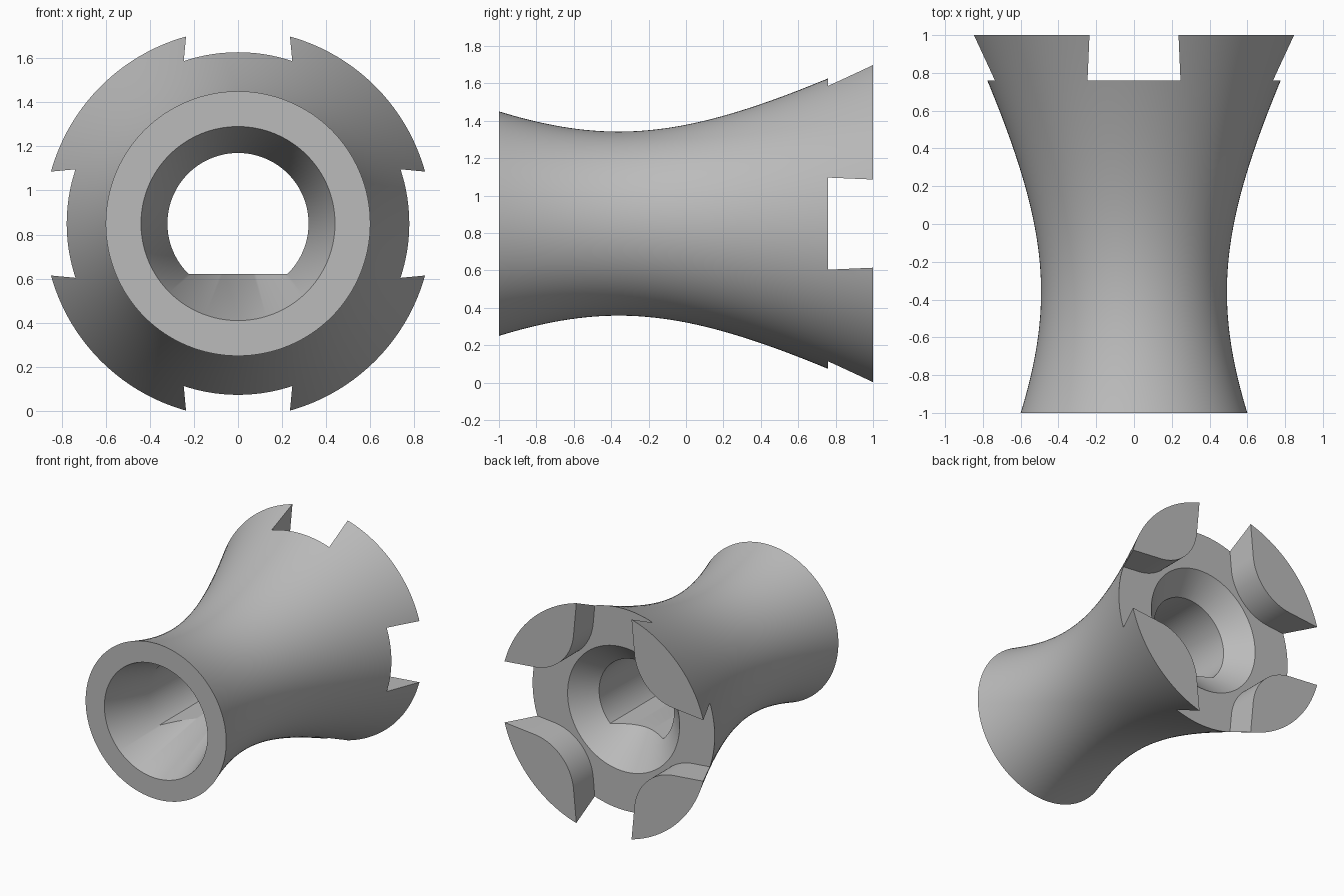
import bpy, bmesh, math
from mathutils import Matrix, Vector

cube = bpy.data.objects.get("Cube")
if cube:
    bpy.data.objects.remove(cube, do_unlink=True)

CENTRE_Z = 0.85
SLOT_FLOOR = 0.76
SEGMENTS = 128

grey = bpy.data.materials.new("plain grey")
grey.use_nodes = True
grey.diffuse_color = (0.5, 0.5, 0.5, 1)
grey.node_tree.nodes["Principled BSDF"].inputs["Base Color"].default_value = (0.5, 0.5, 0.5, 1)


def finish(name, bm):
    """Turn a bmesh into an object on the central axis."""
    bmesh.ops.recalc_face_normals(bm, faces=bm.faces)
    mesh = bpy.data.meshes.new(name)
    bm.to_mesh(mesh)
    bm.free()
    mesh.materials.append(grey)
    obj = bpy.data.objects.new(name, mesh)
    obj.location.z = CENTRE_Z
    bpy.context.collection.objects.link(obj)
    return obj


def lathe(name, profile):
    """Closed solid of revolution about y from (y, radius) pairs."""
    bm = bmesh.new()
    rings = []
    for y, r in profile:
        rings.append([bm.verts.new((r * math.cos(a), y, r * math.sin(a)))
                      for a in (2 * math.pi * i / SEGMENTS for i in range(SEGMENTS))])
    for low, high in zip(rings, rings[1:]):
        for i in range(SEGMENTS):
            j = (i + 1) % SEGMENTS
            bm.faces.new((low[i], low[j], high[j], high[i]))
    bm.faces.new(rings[0])
    bm.faces.new(rings[-1])
    return finish(name, bm)


def prism(name, outline, y0, y1):
    """Extrude an (x, z) outline along y."""
    bm = bmesh.new()
    face = bm.faces.new([bm.verts.new((x, y0, z)) for x, z in outline])
    made = bmesh.ops.extrude_face_region(bm, geom=[face])["geom"]
    bmesh.ops.translate(bm, vec=(0, y1 - y0, 0),
                        verts=[v for v in made if isinstance(v, bmesh.types.BMVert)])
    return finish(name, bm)


# Flared body with a hyperbolic waist
steps = 48
body = lathe("flared_body", [
    (y, math.sqrt(0.242 + 0.288 * (y + 0.36) ** 2))
    for y in (-1 + 2 * i / steps for i in range(steps + 1))])

# Tapered mouths at both ends of the bore
front_mouth = lathe("front_mouth_cutter", [(-1.06, 0.46), (-0.28, 0.2)])
back_mouth = lathe("back_mouth_cutter", [(0.78, 0.498), (0.482, 0.2)])

# Bore with a flat floor
bore_radius, flat = 0.32, -0.228
start = math.asin(flat / bore_radius)
sweep = math.pi - 2 * start
bore = prism("flat_bore_cutter", [
    (bore_radius * math.cos(start + sweep * i / 96),
     bore_radius * math.sin(start + sweep * i / 96)) for i in range(97)], -0.9, 0.7)

# Cross-shaped slot that leaves four rounded teeth
corner, radius = 0.627, 0.369
a0, a1 = math.radians(185.7), math.radians(264.3)
quarter = [Vector((0.212, 1.1))]
for i in range(25):
    a = a0 + (a1 - a0) * i / 24
    quarter.append(Vector((corner + radius * math.cos(a), corner + radius * math.sin(a))))
quarter.append(Vector((1.1, 0.212)))
cross = []
for turn in range(4):
    spin = Matrix.Rotation(-turn * math.pi / 2, 2)
    cross += [spin @ p for p in quarter]
slots = prism("cross_slot_cutter", cross, SLOT_FLOOR, 1.2)

# Cut the body
bpy.context.view_layer.objects.active = body
for cutter in (slots, bore, front_mouth, back_mouth):
    cutter.hide_render = True
    mod = body.modifiers.new(cutter.name, "BOOLEAN")
    mod.operation = "DIFFERENCE"
    mod.solver = "EXACT"
    mod.object = cutter
    bpy.ops.object.modifier_apply(modifier=mod.name)
    bpy.data.objects.remove(cutter, do_unlink=True)

# Smooth curved walls, crisp rims
bpy.ops.object.select_all(action="DESELECT")
body.select_set(True)
bpy.ops.object.shade_smooth_by_angle(angle=math.radians(25))
